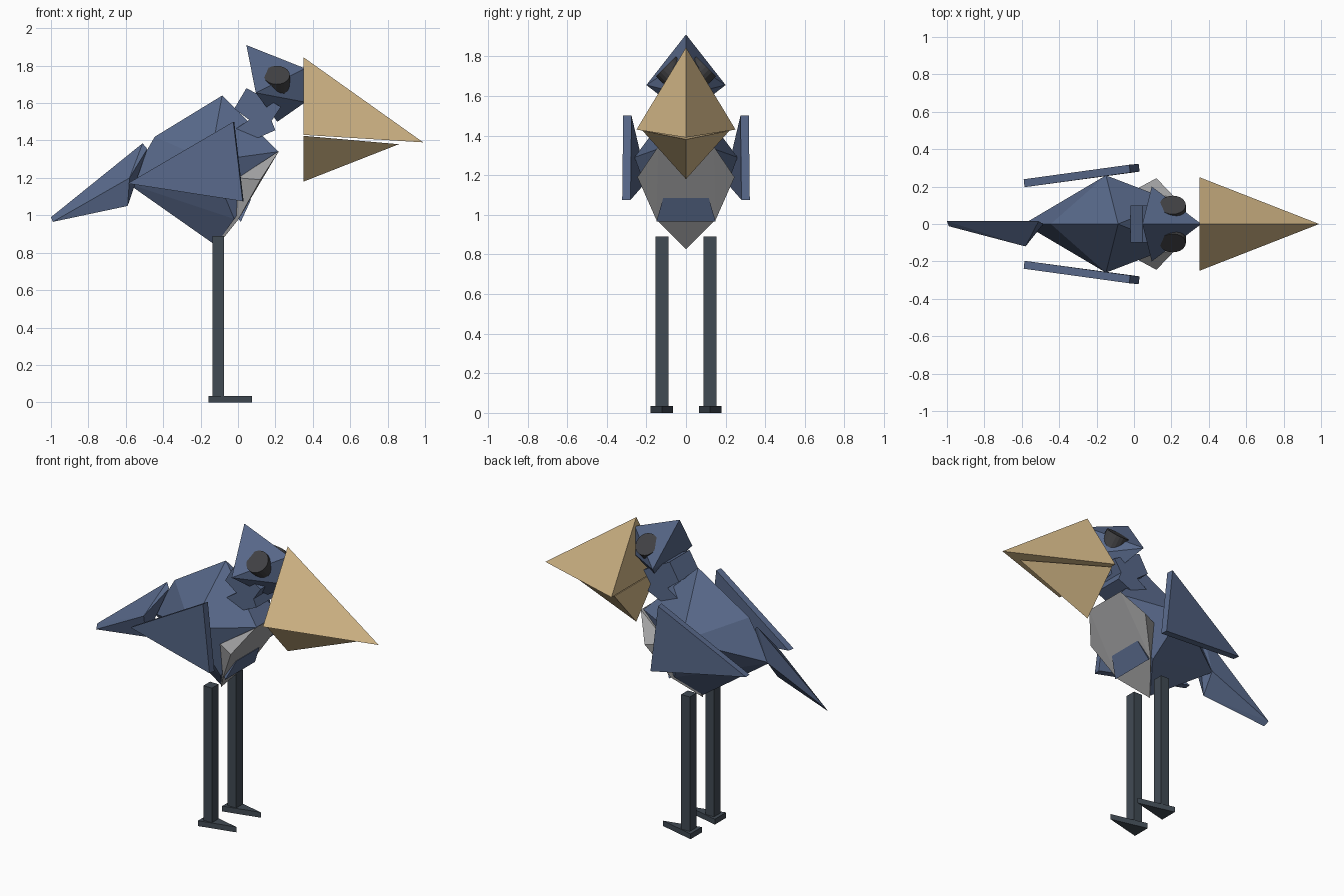
import bpy, bmesh, math
from mathutils import Vector

if "Cube" in bpy.data.objects:
    bpy.data.objects.remove(bpy.data.objects["Cube"])


def colour(name, rgb):
    m = bpy.data.materials.new(name)
    m.diffuse_color = (*rgb, 1)
    m.use_nodes = True
    m.node_tree.nodes["Principled BSDF"].inputs["Base Color"].default_value = m.diffuse_color
    return m


BLUE = colour("slate blue", (0.098, 0.141, 0.255))
TAN = colour("beak tan", (0.66, 0.48, 0.245))
GREY = colour("belly grey", (0.36, 0.36, 0.365))
LEG = colour("leg charcoal", (0.053, 0.069, 0.088))
EYE = colour("eye black", (0.053, 0.053, 0.057))


def finish(name, bm, mat):
    bmesh.ops.recalc_face_normals(bm, faces=bm.faces[:])
    me = bpy.data.meshes.new(name)
    bm.to_mesh(me)
    bm.free()
    me.materials.append(mat)
    ob = bpy.data.objects.new(name, me)
    bpy.context.collection.objects.link(ob)
    return ob


def hull(name, points, mat, mirror=True):
    """Faceted convex solid; points off the centre plane are mirrored in y."""
    bm = bmesh.new()
    for x, y, z in points:
        bm.verts.new((x, y, z))
        if mirror and y:
            bm.verts.new((x, -y, z))
    res = bmesh.ops.convex_hull(bm, input=bm.verts[:])
    junk = {v for v in res["geom_interior"] + res["geom_unused"]
            if isinstance(v, bmesh.types.BMVert)}
    if junk:
        bmesh.ops.delete(bm, geom=list(junk), context='VERTS')
    bmesh.ops.dissolve_limit(bm, angle_limit=0.01, verts=bm.verts[:], edges=bm.edges[:])
    return finish(name, bm, mat)


def prism(name, lower, shift, mat):
    """Polygon pushed along a shift vector."""
    bm = bmesh.new()
    face = bm.faces.new([bm.verts.new(p) for p in lower])
    res = bmesh.ops.extrude_face_region(bm, geom=[face], use_keep_orig=True)
    for v in res["geom"]:
        if isinstance(v, bmesh.types.BMVert):
            v.co += Vector(shift)
    return finish(name, bm, mat)


# Body and belly
hull("body", [(-0.085, 0, 1.64), (-0.445, 0, 1.42), (-0.59, 0, 1.17),
              (-0.12, 0, 0.84), (-0.15, 0.26, 1.29), (0.215, 0.12, 1.34),
              (-0.02, 0.145, 0.98)], BLUE)
hull("belly", [(0.22, 0.14, 1.345), (0.12, 0.245, 1.19), (0.0, 0.15, 0.975),
               (-0.12, 0, 0.825), (0.0, 0.18, 1.2)], GREY)
hull("belly_wedge", [(0.07, 0.115, 1.085), (0.015, 0.15, 0.965),
                     (-0.06, 0.10, 1.06)], BLUE)

# Tail
hull("tail", [(-1.0, 0.015, 0.99), (-0.99, -0.012, 0.965), (-0.51, 0.015, 1.385),
              (-0.485, 0.0, 1.355), (-0.58, -0.12, 1.2), (-0.59, -0.08, 1.05),
              (-0.58, 0.01, 1.17)], BLUE, mirror=False)

# Neck: waisted block
neck = [(0.045, 1.68), (-0.02, 1.57), (0.06, 1.51), (-0.015, 1.46),
        (0.04, 1.385), (0.20, 1.455), (0.18, 1.505), (0.23, 1.58)]
prism("neck", [(x, -0.1, z) for x, z in neck], (0, 0.2, 0), BLUE)

# Head and beak
hull("head", [(0.045, 0, 1.91), (0.095, 0.2, 1.655), (0.21, 0, 1.5),
              (0.36, 0, 1.785), (0.36, 0, 1.605)], BLUE)
hull("upper_beak", [(0.35, 0, 1.845), (0.35, 0.25, 1.43), (0.99, 0, 1.39)], TAN)
hull("lower_beak", [(0.35, 0, 1.18), (0.35, 0.22, 1.425), (0.86, 0, 1.38)], TAN)

for s, side in ((-1, "right"), (1, "left")):
    # Eye: short cylinder tilted outward and up
    axis = Vector((0, s, 1)).normalized()
    cap = Vector((0.207, s * 0.102, 1.75))
    bm = bmesh.new()
    bmesh.ops.create_cone(bm, cap_ends=True, segments=20, radius1=0.07,
                          radius2=0.07, depth=0.09)
    bm.transform(axis.to_track_quat('Z', 'Y').to_matrix().to_4x4())
    bmesh.ops.translate(bm, vec=cap - axis * 0.045, verts=bm.verts[:])
    finish(side + "_eye", bm, EYE)

    # Wing: flared triangular plate
    prism(side + "_wing", [(-0.585, s * 0.197, 1.17), (-0.02, s * 0.275, 1.5),
                           (0.03, s * 0.28, 1.075)], (-0.005, s * 0.042, 0), BLUE)

    # Leg and pointed foot
    y = s * 0.122
    prism(side + "_leg", [(-0.135, y - 0.033, 0.03), (-0.075, y - 0.033, 0.03),
                          (-0.075, y + 0.033, 0.03), (-0.135, y + 0.033, 0.03)],
          (0, 0, 0.86), LEG)
    prism(side + "_foot", [(-0.157, y - 0.057, 0), (0.075, y, 0),
                           (-0.157, y + 0.057, 0)], (0, 0, 0.034), LEG)
